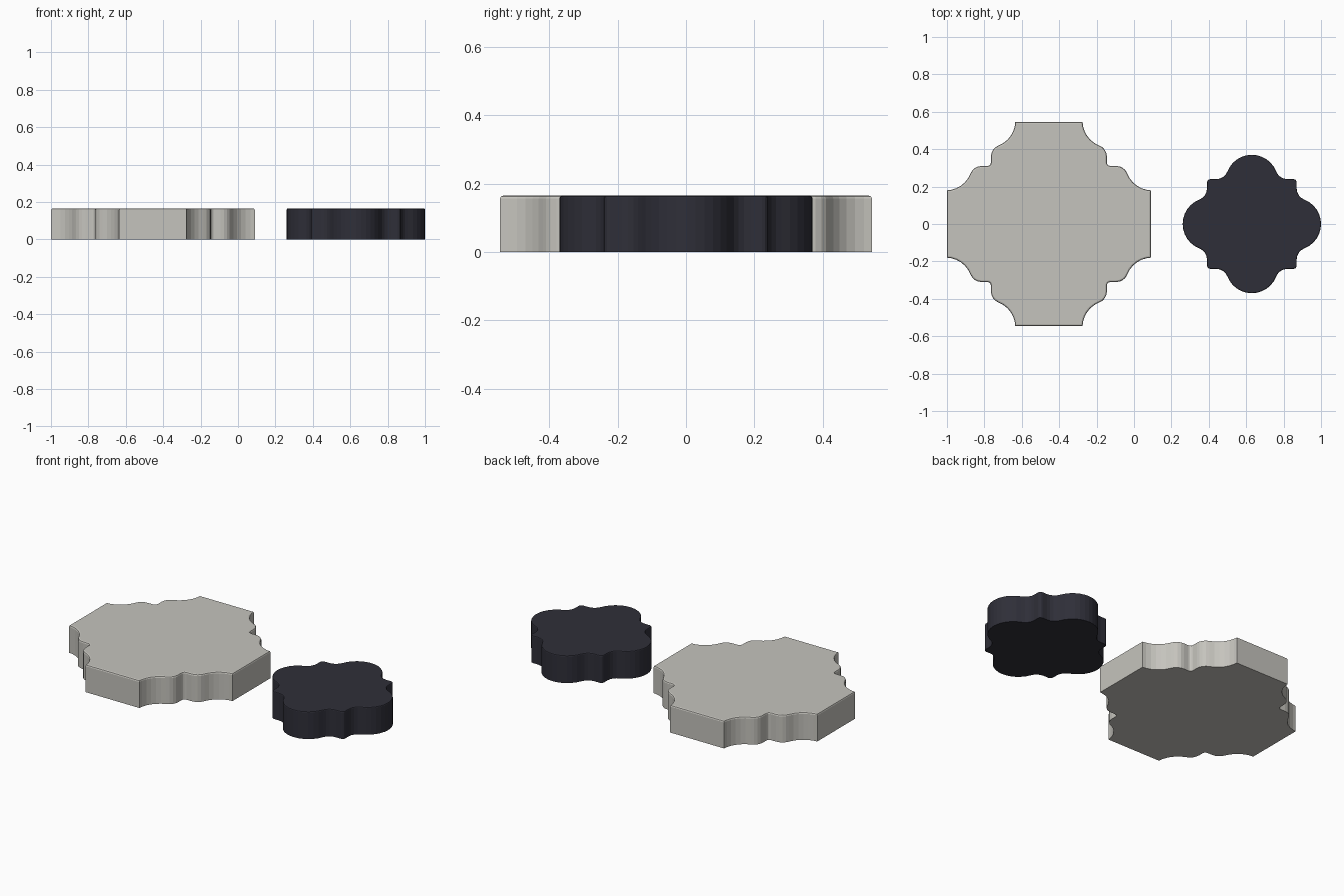
import bpy, bmesh
from math import sin, cos, radians

if "Cube" in bpy.data.objects:
    bpy.data.objects.remove(bpy.data.objects["Cube"])

HEIGHT = 0.165


def material(name, rgb):
    m = bpy.data.materials.new(name)
    m.diffuse_color = (*rgb, 1)
    m.use_nodes = True
    m.node_tree.nodes["Principled BSDF"].inputs["Base Color"].default_value = m.diffuse_color
    return m


def stepped_quarter():
    """Quarter of the four-lobed outline, from (0, .37) round to (.37, 0)."""
    r, c, end = 0.14, 0.23, radians(69)
    pts = [(r * sin(end * i / 6), c + r * cos(end * i / 6)) for i in range(7)]
    # concave shoulder flattening out beside the corner
    x0, y0 = pts[-1]
    k = (y0 - 0.24) / (1 - cos(end))
    for i in range(1, 5):
        a = end * (1 - i / 4)
        pts.append((x0 + k * (sin(end) - sin(a)), 0.24 + k * (1 - cos(a))))
    # small rounded corner, then mirror across the diagonal
    pts += [(0.222, 0.24), (0.232, 0.237)]
    return pts + [(y, x) for x, y in reversed(pts)]


def turn_four(quarter):
    """Repeat a clockwise quarter outline four times around the centre."""
    out = []
    for _ in range(4):
        out += quarter
        quarter = [(y, -x) for x, y in quarter]
    clean = []
    for p in out:
        if not clean or abs(p[0] - clean[-1][0]) + abs(p[1] - clean[-1][1]) > 1e-4:
            clean.append(p)
    if abs(clean[0][0] - clean[-1][0]) + abs(clean[0][1] - clean[-1][1]) < 1e-4:
        clean.pop()
    return clean


def tile(name, outline, x, bevel, mat):
    bm = bmesh.new()
    base = bm.faces.new([bm.verts.new((px, py, 0)) for px, py in outline])
    top = bmesh.ops.extrude_face_region(bm, geom=[base], use_keep_orig=True)["geom"]
    for v in top:
        if isinstance(v, bmesh.types.BMVert):
            v.co.z = HEIGHT
    # rounded rim around the top face only
    rim = [e for e in bm.edges if all(v.co.z > HEIGHT - 1e-4 for v in e.verts)]
    bmesh.ops.bevel(bm, geom=rim, offset=bevel, segments=2, profile=0.5,
                    affect='EDGES', clamp_overlap=True)
    bmesh.ops.recalc_face_normals(bm, faces=bm.faces)
    me = bpy.data.meshes.new(name)
    bm.to_mesh(me)
    bm.free()
    me.materials.append(mat)
    ob = bpy.data.objects.new(name, me)
    ob.location.x = x
    bpy.context.collection.objects.link(ob)


quarter = stepped_quarter()

# small dark insert tile
tile("small_lobed_tile", turn_four(quarter), 0.63, 0.006,
     material("charcoal", (0.028, 0.028, 0.04)))

# large pale tile: a square whose corners are notched to receive the small tile
HALF, C = 0.545, 0.55
notch = [(min(C - y, HALF), min(C - x, HALF)) for x, y in quarter]
notch.sort(key=lambda p: p[0] - p[1])
tile("large_notched_tile", turn_four(notch), -0.455, 0.009,
     material("pale_stone", (0.56, 0.55, 0.51)))
